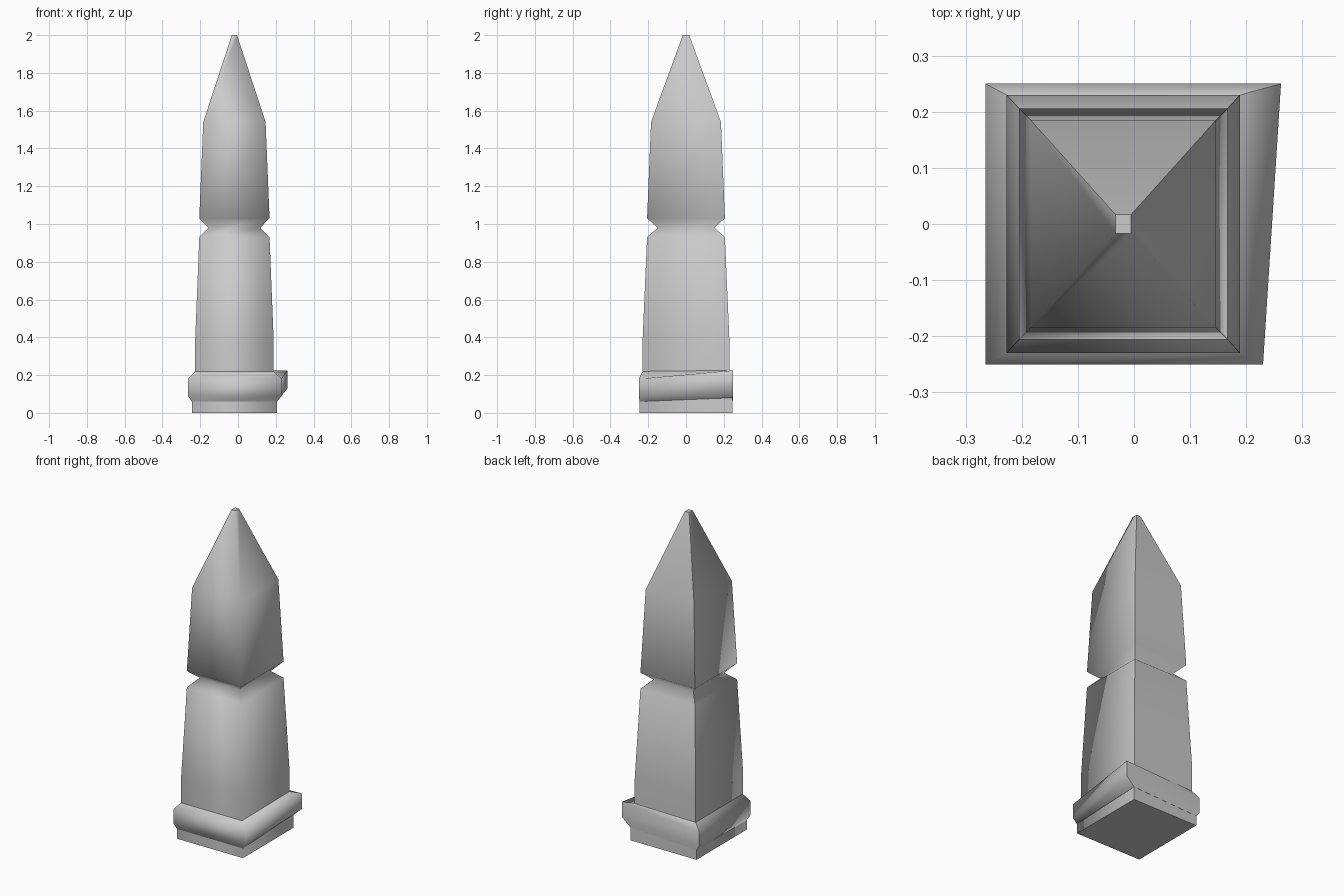
import bpy, bmesh

if "Cube" in bpy.data.objects:
    bpy.data.objects.remove(bpy.data.objects["Cube"])

CX = -0.019  # the shaft axis sits slightly left of the collar's centre


def loft(name, rings, sharp_back=True):
    """Skin a stack of four-corner rings (front-left, front-right, back-right, back-left)."""
    bm = bmesh.new()
    loops = [[bm.verts.new(p) for p in ring] for ring in rings]
    for a, b in zip(loops, loops[1:]):
        for i in range(4):
            j = (i + 1) % 4
            bm.faces.new((a[i], a[j], b[j], b[i]))
    bm.faces.new(loops[0][::-1])
    bm.faces.new(loops[-1])
    bmesh.ops.recalc_face_normals(bm, faces=bm.faces)
    for f in bm.faces:
        f.smooth = True
    # Crisp end caps and back corners, soft corners at the front
    for ring in (loops[0], loops[-1]):
        for i in range(4):
            bm.edges.get((ring[i], ring[(i + 1) % 4])).smooth = False
    if sharp_back:
        for a, b in zip(loops, loops[1:]):
            for i in (2, 3):
                bm.edges.get((a[i], b[i])).smooth = False
    mesh = bpy.data.meshes.new(name)
    bm.to_mesh(mesh)
    bm.free()
    obj = bpy.data.objects.new(name, mesh)
    bpy.context.collection.objects.link(obj)
    return obj


def rect(z, hx, hy):
    return [(CX - hx, -hy, z), (CX + hx, -hy, z), (CX + hx, hy, z), (CX - hx, hy, z)]


# Plinth
loft("plinth", [rect(0, 0.225, 0.246), rect(0.1, 0.225, 0.246)])

# Collar, kicked outward and upward at its back right corner
loft("collar", [
    [(-0.245, -0.246, 0.06), (0.207, -0.246, 0.06), (0.207, 0.247, 0.08), (-0.245, 0.247, 0.06)],
    [(-0.265, -0.25, 0.09), (0.23, -0.25, 0.09), (0.262, 0.25, 0.13), (-0.265, 0.25, 0.09)],
    [(-0.265, -0.25, 0.18), (0.23, -0.25, 0.18), (0.262, 0.25, 0.225), (-0.265, 0.25, 0.18)],
    [(-0.227, -0.23, 0.22), (0.189, -0.23, 0.22), (0.189, 0.23, 0.225), (-0.227, 0.23, 0.22)],
])

# Tapered shaft with a waist groove and a pointed top
loft("shaft", [rect(*r) for r in (
    (0.15, 0.208, 0.23),
    (0.38, 0.208, 0.23),
    (0.93, 0.186, 0.206),
    (0.98, 0.137, 0.150),
    (1.03, 0.186, 0.206),
    (1.54, 0.165, 0.185),
    (2.00, 0.014, 0.017),
)])
